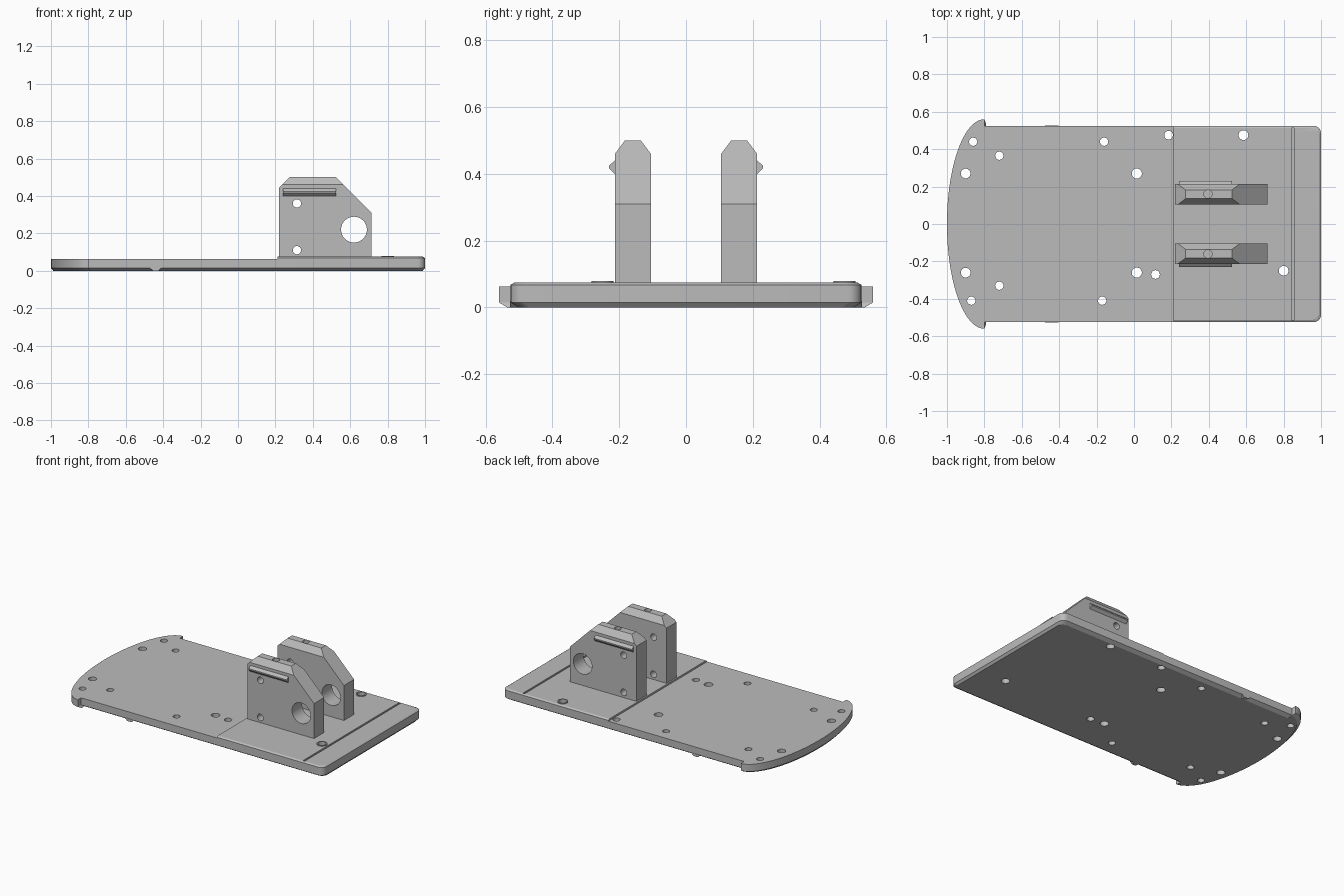
import bpy, bmesh, math
from mathutils import Vector

cube = bpy.data.objects.get("Cube")
if cube:
    bpy.data.objects.remove(cube, do_unlink=True)

grey = bpy.data.materials.new("machined_grey")
grey.use_nodes = True
grey.diffuse_color = (0.5, 0.5, 0.5, 1)
bsdf = next(n for n in grey.node_tree.nodes if n.type == 'BSDF_PRINCIPLED')
bsdf.inputs["Base Color"].default_value = (0.5, 0.5, 0.5, 1)


def finish(name, bm):
    bmesh.ops.recalc_face_normals(bm, faces=bm.faces[:])
    mesh = bpy.data.meshes.new(name)
    bm.to_mesh(mesh)
    bm.free()
    mesh.materials.append(grey)
    obj = bpy.data.objects.new(name, mesh)
    bpy.context.collection.objects.link(obj)
    return obj


def loft(bm, loops):
    """Closed solid through matching loops of points."""
    rings = [[bm.verts.new(p) for p in loop] for loop in loops]
    n = len(rings[0])
    for a, b in zip(rings, rings[1:]):
        for i in range(n):
            j = (i + 1) % n
            bm.faces.new((a[i], a[j], b[j], b[i]))
    bm.faces.new(rings[0][::-1])
    bm.faces.new(rings[-1])


def rod(bm, start, end, r, sides=32):
    a, b = Vector(start), Vector(end)
    d = (b - a).normalized()
    u = d.orthogonal().normalized()
    v = d.cross(u)
    ring = [(u * math.cos(t) + v * math.sin(t)) * r
            for t in (2 * math.pi * i / sides for i in range(sides))]
    loft(bm, [[a + p for p in ring], [b + p for p in ring]])


def cut(obj, cutter):
    mod = obj.modifiers.new("cut", 'BOOLEAN')
    mod.operation, mod.solver, mod.object = 'DIFFERENCE', 'EXACT', cutter
    select(obj)
    bpy.ops.object.modifier_apply(modifier=mod.name)


def select(obj):
    bpy.ops.object.select_all(action='DESELECT')
    obj.select_set(True)
    bpy.context.view_layer.objects.active = obj


def corner(x, y, r, start):
    return [(x + r * math.cos(t), y + r * math.sin(t))
            for t in (math.radians(start + 15 * i) for i in range(7))]


def at(outline, z, sx=1, sy=1):
    return [(x * sx, y * sy, z) for x, y in outline]


parts = []
W, R = 0.525, 0.04
nose = corner(1 - R, R - W, R, -90) + corner(1 - R, W - R, R, 0)

# Base plate: straight body, rounded nose corners and a wider elliptical tail
tail = [(-0.8 + 0.2 * math.cos(t), 0.56 * math.sin(t))
        for t in (math.pi * (0.5 + i / 48) for i in range(49))]
outline = [(-0.8, -W)] + nose + [(-0.8, W)] + tail
bm = bmesh.new()
loft(bm, [at(outline, 0, 0.988, 0.955), at(outline, 0.015), at(outline, 0.063)])
plate = finish("base_plate", bm)

# Raised deck over the nose half, with a bevelled rim
deck_outline = [(0.21, -W)] + nose + [(0.21, W)]
rim = [(x if x < 0.3 else x * 0.99, y * 0.977) for x, y in deck_outline]
bm = bmesh.new()
loft(bm, [at(deck_outline, 0.062), at(deck_outline, 0.068), at(rim, 0.075)])
deck = finish("raised_deck", bm)

# Groove across the deck
bm = bmesh.new()
groove_box = [(0.842, -0.513), (0.855, -0.513), (0.855, 0.513), (0.842, 0.513)]
loft(bm, [at(groove_box, 0.066), at(groove_box, 0.1)])
groove = finish("groove_cutter", bm)

# Bosses around two of the mounting holes
bosses = []
for x, y in ((0.585, 0.475), (0.8, -0.25)):
    bm = bmesh.new()
    rod(bm, (x, y, 0.07), (x, y, 0.08), 0.033)
    bosses.append(finish("hole_boss", bm))

# Mounting holes
holes = [(-0.86, 0.44, 0.022), (-0.72, 0.365, 0.022), (-0.9, 0.27, 0.026),
         (-0.16, 0.44, 0.022), (0.015, 0.27, 0.027), (0.185, 0.475, 0.023),
         (0.585, 0.475, 0.026), (0.8, -0.25, 0.026), (0.015, -0.26, 0.027),
         (0.115, -0.27, 0.023), (-0.17, -0.41, 0.022), (-0.72, -0.33, 0.022),
         (-0.87, -0.41, 0.022), (-0.9, -0.26, 0.026)]
bm = bmesh.new()
for x, y, r in holes:
    rod(bm, (x, y, -0.1), (x, y, 0.2), r)
drill = finish("hole_cutter", bm)
for obj in [plate, deck] + bosses:
    cut(obj, drill)
    parts.append(obj)
cut(deck, groove)

# Small tabs under the plate edges
for s in (-1, 1):
    bm = bmesh.new()
    tab = [(-0.475, 0.018), (-0.455, 0), (-0.425, 0), (-0.405, 0.018)]
    loft(bm, [[(x, s * y, z) for x, z in tab] for y in (0.49, 0.527)])
    parts.append(finish("edge_tab", bm))

# Pair of upright brackets, mirrored across the centre
profile = [(0.22, 0.07), (0.715, 0.07), (0.715, 0.31), (0.525, 0.5),
           (0.275, 0.5), (0.22, 0.445)]
bm = bmesh.new()
for x, z, r in ((0.62, 0.22, 0.069), (0.315, 0.36, 0.022), (0.315, 0.11, 0.022)):
    rod(bm, (x, -0.4, z), (x, 0.4, z), r, 48)
for s in (-1, 1):
    rod(bm, (0.395, s * 0.16, 0.44), (0.395, s * 0.16, 0.6), 0.022)
bores = finish("bore_cutter", bm)

for s, side in ((1, "back"), (-1, "front")):
    bm = bmesh.new()
    loft(bm, [[(x, s * y, z) for x, z in profile] for y in (0.105, 0.213)])
    # Chamfer both long top edges
    for y, d in ((0.213, 1), (0.105, -1)):
        result = bmesh.ops.bisect_plane(
            bm, geom=bm.verts[:] + bm.edges[:] + bm.faces[:],
            plane_co=(0, s * y, 0.46), plane_no=(0, s * d * 0.04, 0.03),
            clear_outer=True)
        edges = [e for e in result["geom_cut"] if isinstance(e, bmesh.types.BMEdge)]
        bmesh.ops.holes_fill(bm, edges=edges)
    bracket = finish(side + "_bracket", bm)
    cut(bracket, bores)
    parts.append(bracket)

    # Ridge rail on the outer face
    bm = bmesh.new()
    ridge = [(0.208, 0.4), (0.213, 0.4), (0.23, 0.417), (0.23, 0.425),
             (0.213, 0.44), (0.208, 0.44)]
    loft(bm, [[(x, s * y, z) for y, z in ridge] for x in (0.24, 0.525)])
    parts.append(finish(side + "_rail", bm))

for cutter in (drill, groove, bores):
    bpy.data.objects.remove(cutter, do_unlink=True)

for obj in parts:
    select(obj)
    bpy.ops.object.shade_smooth_by_angle(angle=math.radians(25))
